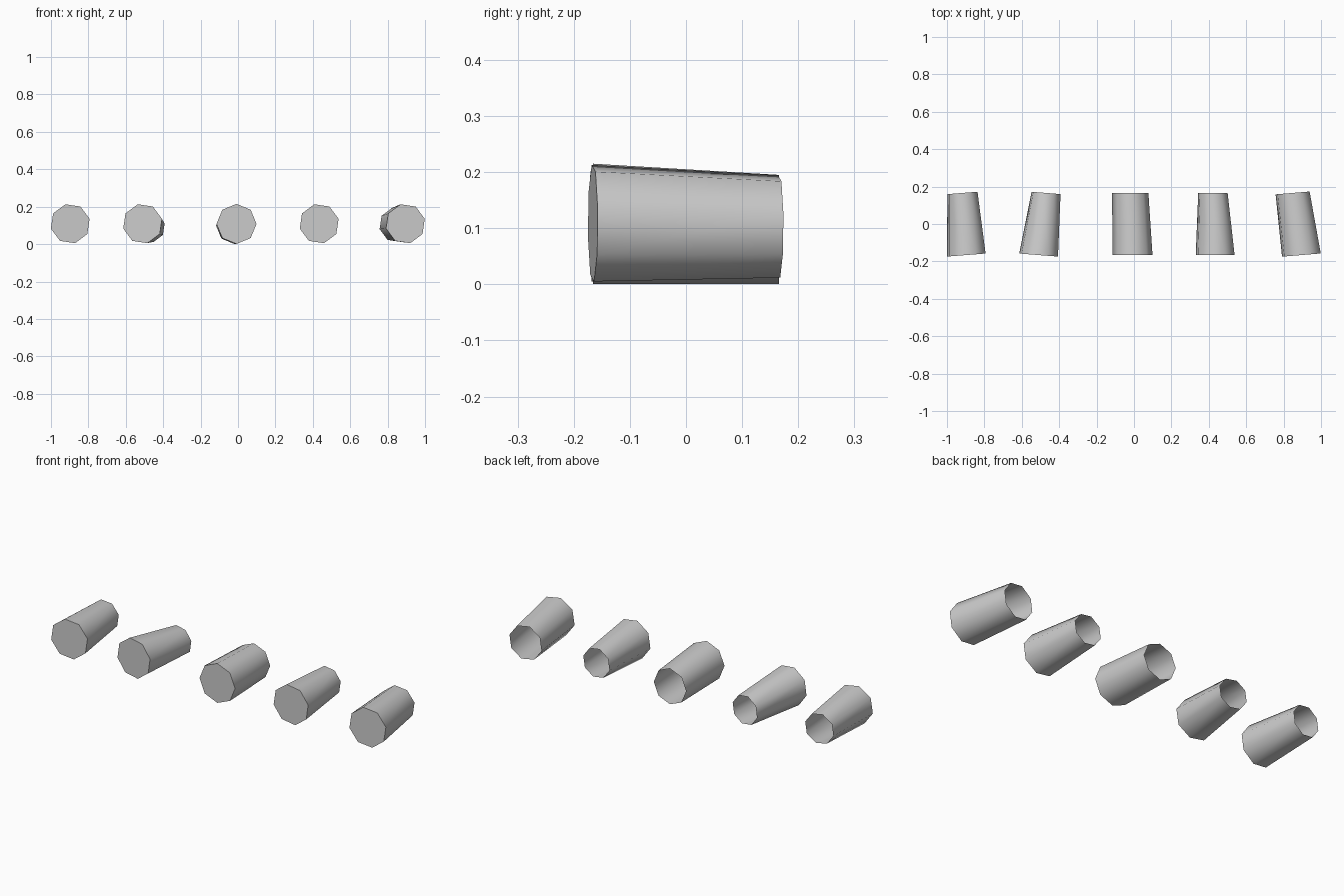
import bpy, bmesh, math
from mathutils import Vector

cube = bpy.data.objects.get("Cube")
if cube:
    bpy.data.objects.remove(cube)

grey = bpy.data.materials.new("plain_grey")
grey.use_nodes = True
colour = (0.6, 0.6, 0.6, 1)
grey.diffuse_color = colour
grey.node_tree.nodes["Principled BSDF"].inputs["Base Color"].default_value = colour

SIDES = 8
HALF_LENGTH = 0.166


def ring(bm, centre, radius, yaw, roll):
    """Ring of vertices in an upright plane turned by yaw."""
    across = Vector((math.cos(yaw), math.sin(yaw), 0))
    verts = []
    for i in range(SIDES):
        a = roll + math.tau * i / SIDES
        offset = across * math.cos(a) + Vector((0, 0, math.sin(a)))
        verts.append(bm.verts.new(Vector(centre) + offset * radius))
    return verts


def tapered_cup(name, front_xz, front_r, back_xz, back_r, yaw, roll):
    """Tapered tube with a closed front and an open back."""
    bm = bmesh.new()
    yaw, roll = math.radians(yaw), math.radians(roll)
    front = ring(bm, (front_xz[0], -HALF_LENGTH, front_xz[1]), front_r, yaw, roll)
    back = ring(bm, (back_xz[0], HALF_LENGTH, back_xz[1]), back_r, yaw, roll)
    bm.faces.new(front)
    for i in range(SIDES):
        j = (i + 1) % SIDES
        bm.faces.new((front[i], back[i], back[j], front[j])).smooth = True
    # Keep the rim of the closed end crisp
    for edge in bm.edges:
        if edge.verts[0] in front and edge.verts[1] in front:
            edge.smooth = False
    mesh = bpy.data.meshes.new(name)
    bm.to_mesh(mesh)
    bm.free()
    mesh.materials.append(grey)
    obj = bpy.data.objects.new(name, mesh)
    bpy.context.collection.objects.link(obj)


# Row of five cups, from the model's right to its left
tapered_cup("cup_far_right", (-0.897, 0.109), 0.107, (-0.917, 0.108), 0.083, 4.5, 14)
tapered_cup("cup_right", (-0.51, 0.109), 0.107, (-0.47, 0.09), 0.08, -4.5, 14)
tapered_cup("cup_middle", (-0.008, 0.108), 0.107, (-0.02, 0.098), 0.097, 0, 0)
tapered_cup("cup_left", (0.434, 0.109), 0.107, (0.422, 0.107), 0.081, 0, 14)
tapered_cup("cup_far_left", (0.895, 0.109), 0.107, (0.848, 0.103), 0.094, 4.8, 14)
